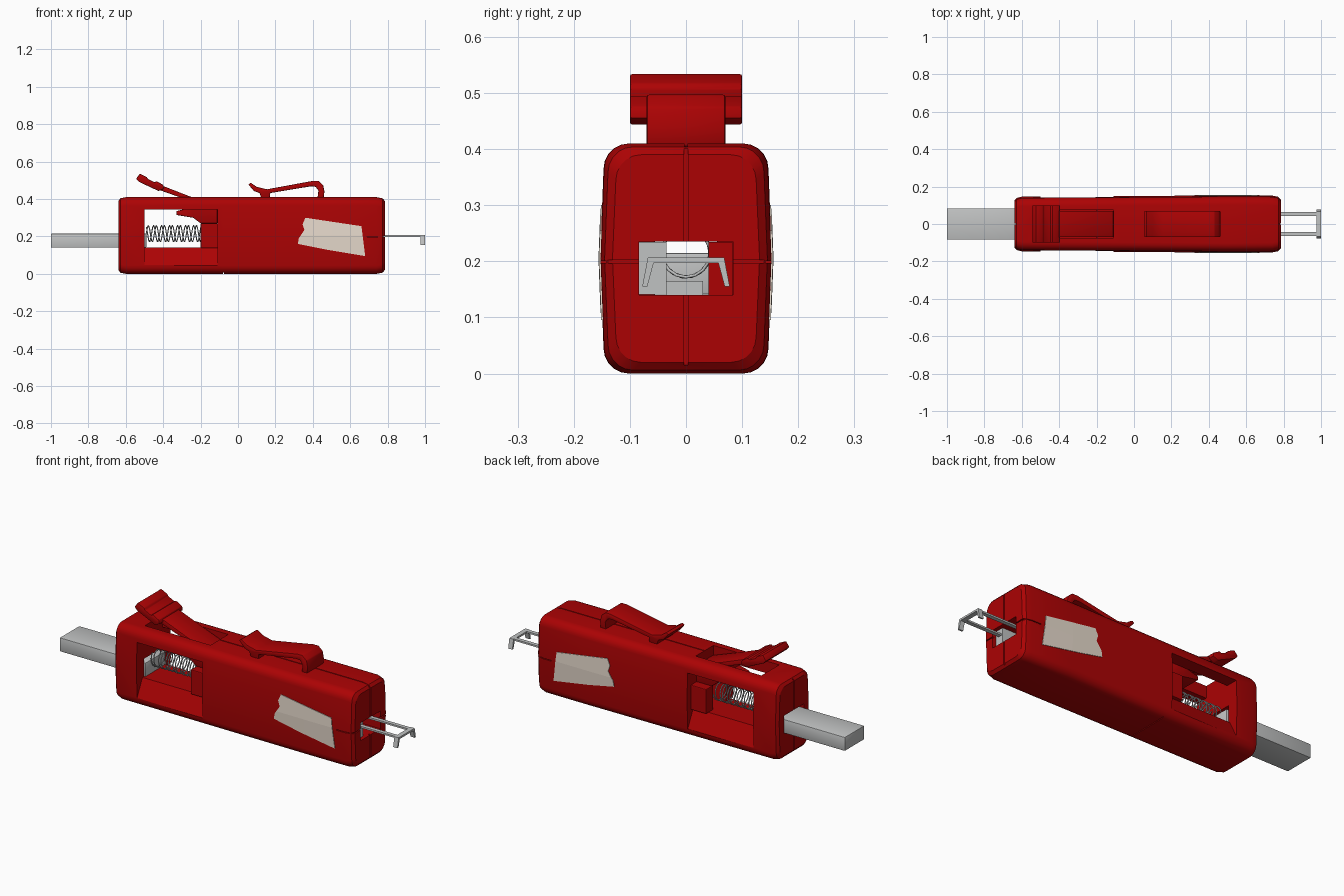
import bpy, bmesh, math

if "Cube" in bpy.data.objects:
    bpy.data.objects.remove(bpy.data.objects["Cube"])


def material(name, rgb):
    m = bpy.data.materials.new(name)
    m.diffuse_color = (*rgb, 1)
    m.use_nodes = True
    m.node_tree.nodes["Principled BSDF"].inputs["Base Color"].default_value = m.diffuse_color
    return m


RED = material("red plastic", (0.41, 0.0008, 0.0012))
GREY = material("grey metal", (0.53, 0.54, 0.54))
BEIGE = material("beige label", (0.83, 0.73, 0.63))


def finish(name, bm, mat):
    bmesh.ops.recalc_face_normals(bm, faces=bm.faces)
    me = bpy.data.meshes.new(name)
    bm.to_mesh(me)
    bm.free()
    ob = bpy.data.objects.new(name, me)
    bpy.context.collection.objects.link(ob)
    if mat:
        me.materials.append(mat)
    return ob


def apply_mod(ob, kind, **settings):
    mod = ob.modifiers.new("mod", kind)
    for k, v in settings.items():
        setattr(mod, k, v)
    bpy.context.view_layer.objects.active = ob
    bpy.ops.object.modifier_apply(modifier=mod.name)


def prism(name, pts, axis, lo, hi, mat=None, bevel=0):
    """Extrude a 2D outline along x (points are y,z) or along y (points are x,z)."""
    bm = bmesh.new()
    place = (lambda a, b, t: (t, a, b)) if axis == "x" else (lambda a, b, t: (a, t, b))
    rings = [[bm.verts.new(place(a, b, t)) for a, b in pts] for t in (lo, hi)]
    n = len(pts)
    bm.faces.new(rings[0])
    bm.faces.new(rings[1][::-1])
    for i in range(n):
        j = (i + 1) % n
        bm.faces.new((rings[0][i], rings[0][j], rings[1][j], rings[1][i]))
    ob = finish(name, bm, mat)
    if bevel:
        apply_mod(ob, "BEVEL", width=bevel, segments=2, limit_method="ANGLE")
    return ob


def box(name, x, y, z, mat=None, bevel=0):
    return prism(name, [(x[0], z[0]), (x[1], z[0]), (x[1], z[1]), (x[0], z[1])],
                 "y", y[0], y[1], mat, bevel)


def boolean(ob, cutter, op="DIFFERENCE"):
    apply_mod(ob, "BOOLEAN", object=cutter, operation=op, solver="EXACT")
    bpy.data.objects.remove(cutter)


def smooth(ob):
    bpy.ops.object.select_all(action="DESELECT")
    ob.select_set(True)
    bpy.context.view_layer.objects.active = ob
    bpy.ops.object.shade_smooth_by_angle(angle=math.radians(25))


def body_shell(name, mat, grow=0.0):
    """Rounded case lofted through sections, bulging at mid height."""
    stations = [(-0.64, 0.139, 0.02), (-0.628, 0.139, 0.006), (-0.60, 0.14, 0), (-0.08, 0.143, 0),
                (0.5, 0.147, 0), (0.74, 0.146, 0), (0.772, 0.145, 0.006), (0.785, 0.145, 0.02)]
    bm, rings, r, mid = bmesh.new(), [], 0.045, 0.205
    for x, w, inset in stations:
        w, h, ring = w - inset, mid - inset, []
        for cy, cz, start in ((1, 1, 0), (-1, 1, 90), (-1, -1, 180), (1, -1, 270)):
            for k in range(6):
                a = math.radians(start + 18 * k)
                ring.append((cy * (w - r) + r * math.cos(a), cz * (h - r) + r * math.sin(a)))
            if start in (90, 270):
                ring.append((cy * (w + 0.006) if start == 90 else w + 0.006, 0))
        rings.append([bm.verts.new((x, y + math.copysign(grow, y), z + mid)) for y, z in ring])
    n = len(rings[0])
    for a, b in zip(rings, rings[1:]):
        for i in range(n):
            j = (i + 1) % n
            bm.faces.new((a[i], a[j], b[j], b[i]))
    bm.faces.new(rings[0])
    bm.faces.new(rings[-1])
    return finish(name, bm, mat)


# Case with channel, side window, top slot and seam grooves
case = body_shell("case", RED)
cuts = [
    box("channel", (-0.8, 0.9), (-0.084, 0.084), (0.14, 0.235)),
    box("top_slot", (-0.50, -0.11), (-0.075, 0.075), (0.25, 0.5)),
    prism("window", [(-0.2, 0.04), (-0.142, 0.045), (-0.095, 0.14), (0.095, 0.14), (0.142, 0.045),
                     (0.2, 0.04), (0.2, 0.345), (-0.2, 0.345)], "x", -0.50, -0.11),
    box("top_seam", (-0.105, 0.9), (-0.0025, 0.0025), (0.404, 0.5)),
    box("right_seam", (0.775, 0.9), (-0.0035, 0.0035), (0.015, 0.5)),
    box("left_seam", (-0.9, -0.632), (-0.0035, 0.0035), (0.015, 0.5)),
    box("cross_seam", (-0.080, -0.076), (-0.3, 0.3), (-0.1, 0.006)),
    box("right_level_seam", (0.777, 0.9), (-0.3, 0.3), (0.196, 0.202)),
]
for s in (-1, 1):
    y = sorted((s * 0.142, s * 0.3))
    cuts.append(box("side_level_seam", (0.69, 0.9), y, (0.197, 0.201)))
for c in cuts:
    boolean(case, c)
smooth(case)

# Labels wrapped on both sides
outline = [(0.36, 0.30), (0.66, 0.255), (0.68, 0.095), (0.47, 0.13), (0.32, 0.16),
           (0.325, 0.19), (0.355, 0.235), (0.345, 0.265)]
for side, s in (("front", -1), ("back", 1)):
    lo, hi = sorted((s * 0.14, s * 0.2))
    label = prism(side + "_label", outline, "y", lo, hi, BEIGE)
    boolean(label, body_shell("label_helper", BEIGE, 0.003), "INTERSECT")

# Blocks beside the spring
for side, s in (("front", -1), ("back", 1)):
    lo, hi = sorted((s * 0.055, s * 0.115))
    box(side + "_stop_block", (-0.20, -0.105), (lo, hi), (0.138, 0.27), RED, 0.004)

# Metal slide lining one side of the mouth, guide on the other
box("inner_slide", (0.0, 0.765), (-0.0835, -0.035), (0.1405, 0.2345), GREY)
box("inner_floor", (0.0, 0.70), (-0.036, 0.03), (0.139, 0.165), GREY)
box("inner_guide", (0.3, 0.62), (0.04, 0.083), (0.139, 0.234), RED)

# Push bar
smooth(box("push_bar", (-1.0, -0.49), (-0.083, 0.083), (0.141, 0.215), GREY, 0.004))

# Thumb lever
smooth(prism("lever_arm", [(-0.44, 0.485), (-0.26, 0.415), (-0.11, 0.36), (-0.11, 0.27), (-0.20, 0.27),
                           (-0.24, 0.30), (-0.33, 0.315), (-0.33, 0.335), (-0.27, 0.35),
                           (-0.27, 0.395), (-0.44, 0.455)], "y", -0.07, 0.07, RED, 0.004))
smooth(prism("lever_head", [(-0.545, 0.508), (-0.525, 0.535), (-0.487, 0.517), (-0.482, 0.507),
                            (-0.445, 0.489), (-0.437, 0.496), (-0.40, 0.476), (-0.395, 0.455),
                            (-0.425, 0.443), (-0.53, 0.492)], "y", -0.10, 0.10, RED, 0.004))

# Belt clip
smooth(prism("clip", [(0.055, 0.478), (0.068, 0.487), (0.10, 0.465), (0.155, 0.452), (0.40, 0.497),
                      (0.43, 0.497), (0.455, 0.475), (0.462, 0.44), (0.458, 0.404), (0.425, 0.404),
                      (0.43, 0.445), (0.415, 0.466), (0.39, 0.468), (0.172, 0.432), (0.17, 0.404),
                      (0.125, 0.404), (0.115, 0.432), (0.085, 0.443)], "y", -0.07, 0.07, RED, 0.004))

# Wire fork with a hooked front bar
for side, s in (("front", -1), ("back", 1)):
    lo, hi = sorted((s * 0.043, s * 0.064))
    box(side + "_fork_rod", (0.5, 0.985), (lo, hi), (0.198, 0.207), GREY)
    prism(side + "_fork_hook", [(s * 0.055, 0.207), (s * 0.068, 0.207), (s * 0.078, 0.155),
                                (s * 0.069, 0.155)], "x", 0.975, 1.0, GREY)
box("fork_bar", (0.975, 1.0), (-0.066, 0.066), (0.197, 0.207), GREY)

# Coil spring, two interleaved strands
turns, steps = 7, 16
for k in range(2):
    crv = bpy.data.curves.new("spring_strand", "CURVE")
    crv.dimensions = "3D"
    crv.bevel_depth = 0.003
    crv.bevel_resolution = 1
    sp = crv.splines.new("POLY")
    sp.points.add(turns * steps)
    for i, p in enumerate(sp.points):
        a = 2 * math.pi * i / steps + k * 2.2
        p.co = (-0.49 + 0.30 * i / (turns * steps), 0.043 * math.cos(a), 0.215 + 0.043 * math.sin(a), 1)
    crv.materials.append(GREY)
    bpy.context.collection.objects.link(bpy.data.objects.new("spring_strand", crv))
